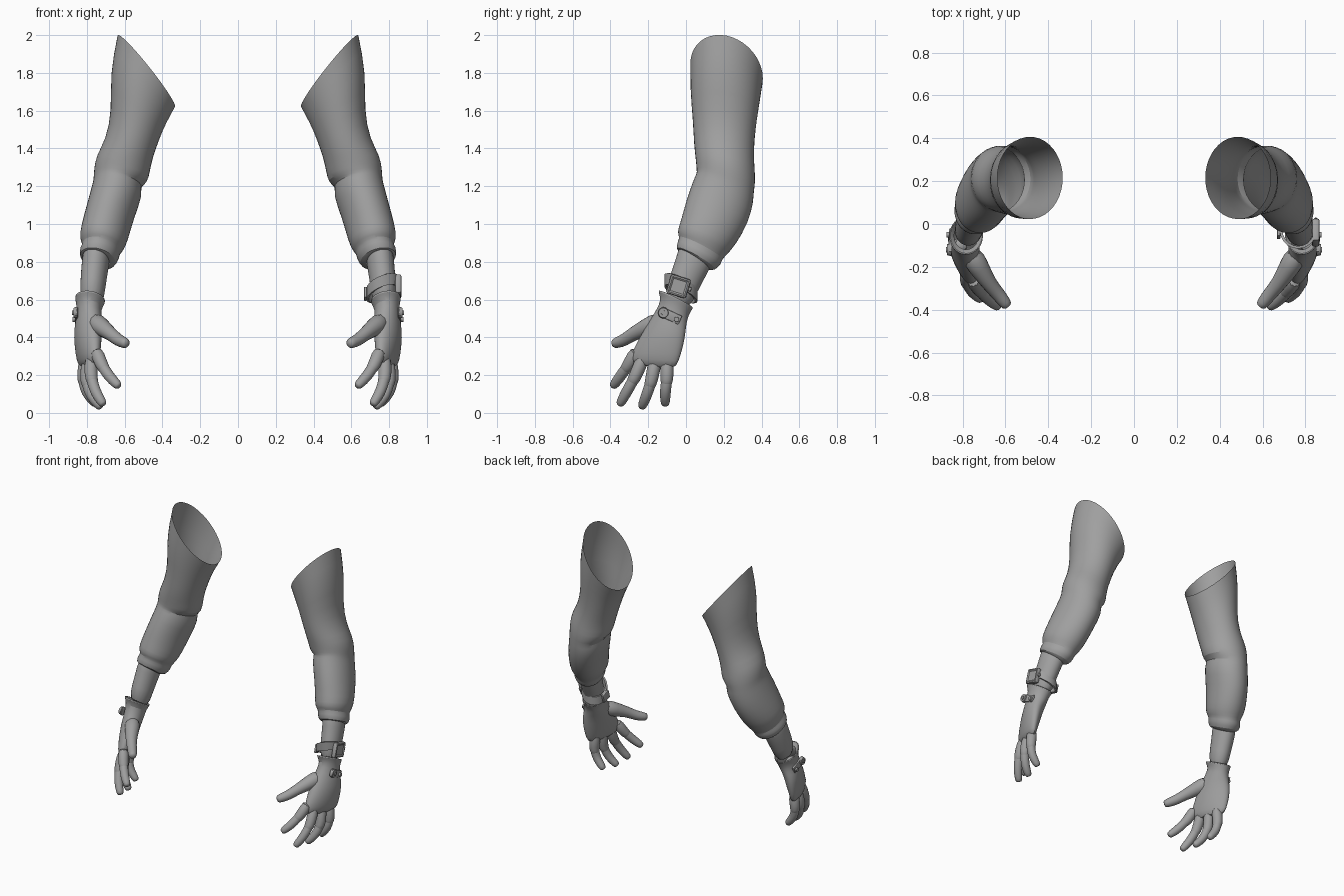
import bpy, bmesh, math
from mathutils import Vector, Matrix

if "Cube" in bpy.data.objects:
    bpy.data.objects.remove(bpy.data.objects["Cube"])

grey = bpy.data.materials.new("plain grey")
grey.use_nodes = True
grey.diffuse_color = (0.35, 0.35, 0.35, 1)
grey.node_tree.nodes["Principled BSDF"].inputs["Base Color"].default_value = (0.35, 0.35, 0.35, 1)


def finish(bm, name, mirrored=True, subdivide=1, angle=50):
    """Turn a bmesh into a smooth object, optionally mirrored to the other arm."""
    bmesh.ops.recalc_face_normals(bm, faces=bm.faces)
    mesh = bpy.data.meshes.new(name)
    bm.to_mesh(mesh)
    bm.free()
    mesh.materials.append(grey)
    obj = bpy.data.objects.new(name, mesh)
    bpy.context.collection.objects.link(obj)
    bpy.ops.object.select_all(action="DESELECT")
    obj.select_set(True)
    bpy.context.view_layer.objects.active = obj
    bpy.ops.object.shade_smooth_by_angle(angle=math.radians(angle))
    if mirrored:
        obj.modifiers.new("mirror", "MIRROR").use_mirror_merge = False
    if subdivide:
        sub = obj.modifiers.new("subdivision", "SUBSURF")
        sub.levels = sub.render_levels = subdivide
    return obj


def skin_rings(bm, rings, caps=(False, False), closed=False):
    """Bridge a list of vertex-position rings with quads."""
    loops = [[bm.verts.new(p) for p in ring] for ring in rings]
    pairs = list(zip(loops, loops[1:]))
    if closed:
        pairs.append((loops[-1], loops[0]))
    for a, b in pairs:
        for i in range(len(a)):
            j = (i + 1) % len(a)
            bm.faces.new((a[i], a[j], b[j], b[i]))
    for cap, loop in zip(caps, (loops[0], loops[-1])):
        if cap:
            bm.faces.new(loop)


def ellipse(inner, outer, front, back, z, tilt_x, tilt_y, skew=0, n=20):
    """Tilted oval: x range, y range, height, rise to the outside and to the back."""
    c = Vector(((inner + outer) / 2, (front + back) / 2, z))
    u = Vector(((outer - inner) / 2, 0, tilt_x))
    v = Vector((skew, (back - front) / 2, tilt_y))
    turns = [math.tau * i / n for i in range(n)]
    return [c + u * math.cos(t) + v * math.sin(t) for t in turns]


def oval_loft(name, rows, caps=(False, False), **kw):
    bm = bmesh.new()
    skin_rings(bm, [ellipse(*r) for r in rows], caps)
    return finish(bm, name, **kw)


def tube(name, points, radii, n=10):
    """Round capped limb along a path, with a domed tip."""
    pts = [Vector(p) for p in points]
    end = (pts[-1] - pts[-2]).normalized()
    pts.append(pts[-1] + end * radii[-1] * 0.75)
    radii = list(radii) + [radii[-1] * 0.7]
    rings = []
    for i, p in enumerate(pts):
        d = (pts[min(i + 1, len(pts) - 1)] - pts[max(i - 1, 0)]).normalized()
        side = d.cross(Vector((1, 0, 0))).normalized()
        up = side.cross(d)
        rings.append([p + radii[i] * (side * math.cos(t) + up * math.sin(t))
                      for t in (math.tau * k / n for k in range(n))])
    bm = bmesh.new()
    skin_rings(bm, rings, (True, True))
    return finish(bm, name, angle=75)


# Sleeve: slanted open shoulder, elbow fold, hem band
oval_loft("sleeve", [
    (.33, .64, .02, .41, 1.81, .19, -.04),
    (.38, .68, .02, .39, 1.665, .135, -.03),
    (.415, .67, .035, .37, 1.525, .075, -.02),
    (.45, .70, .04, .36, 1.40, .05, -.02),
    (.465, .755, .05, .365, 1.32, .04, -.02),
    (.475, .765, .055, .37, 1.25, .03, -.03),
    (.52, .765, .055, .36, 1.22, .02, -.05),
    (.50, .775, .04, .36, 1.18, .02, -.06),
    (.55, .80, 0, .335, 1.07, .035, -.06),
    (.58, .835, -.03, .265, .95, .03, -.06),
    (.60, .84, -.05, .22, .90, .025, -.06),
    (.625, .82, -.035, .19, .87, .02, -.06),
    (.625, .84, -.045, .19, .85, .02, -.06),
    (.645, .84, -.055, .155, .81, .02, -.055),
    (.68, .82, -.03, .12, .81, .02, -.05)])

# Bare forearm between sleeve and glove
oval_loft("forearm", [
    (.66, .81, -.02, .18, .92, .02, -.05),
    (.685, .83, -.05, .115, .78, .01, -.04),
    (.70, .835, -.09, .06, .68, .01, -.04),
    (.715, .84, -.12, .01, .57, .01, -.04)], (True, True))

# Glove: flared rim, wrist, skewed palm
oval_loft("glove_palm", [
    (.725, .84, -.12, .01, .575, .01, -.045),
    (.705, .86, -.14, .035, .607, .01, -.045),
    (.70, .866, -.15, .04, .60, .01, -.045),
    (.725, .853, -.13, .015, .56, .01, -.04),
    (.72, .857, -.16, .005, .51, 0, -.03, .01),
    (.725, .865, -.225, 0, .44, 0, 0, .03),
    (.735, .855, -.28, -.01, .35, 0, .01, .04),
    (.75, .84, -.295, -.04, .275, 0, -.01, .04),
    (.77, .82, -.27, -.06, .24, 0, -.01, .03)], (False, True))

# Fingers: thicker glove stub, then a slimmer bare finger
fingers = {
    "index": ((.755, -.255, .34), (.725, -.30, .26), (.68, -.35, .19), (.64, -.38, .15)),
    "middle": ((.775, -.22, .31), (.78, -.265, .20), (.755, -.315, .11), (.72, -.345, .055)),
    "ring": ((.79, -.16, .30), (.805, -.18, .18), (.78, -.21, .09), (.735, -.23, .04)),
    "little": ((.805, -.10, .30), (.82, -.10, .19), (.805, -.11, .11), (.76, -.11, .055)),
}
for label, path in fingers.items():
    a, b, c, d = (Vector(p) for p in path)
    bend = b.lerp(c, 0.35)
    tube(label + "_glove_stub", (a, b, bend), (.041, .036, .034))
    tube(label + "_finger", (b, bend, c, d), (.031, .031, .031, .027))
tube("thumb", ((.765, -.13, .49), (.725, -.20, .455), (.675, -.28, .42), (.635, -.325, .385),
               (.60, -.37, .37)), (.058, .053, .037, .035, .031))


def placed(y, z, x, lean=-17):
    """Frame on the outer side of the wrist: local z points outwards."""
    return (Matrix.Translation((x, y, z)) @ Matrix.Rotation(math.radians(lean), 4, "X")
            @ Matrix.Rotation(math.radians(90), 4, "Y"))


def disc(name, radius, depth, frame):
    bm = bmesh.new()
    bmesh.ops.create_cone(bm, cap_ends=True, segments=20, radius1=radius,
                          radius2=radius * 0.85, depth=depth, matrix=frame)
    finish(bm, name, subdivide=0, angle=30)


def block(name, size, frame, mirrored=True, inset=0):
    """Bevelled box, with an optional recessed outer face."""
    bm = bmesh.new()
    bmesh.ops.create_cube(bm, size=1, matrix=Matrix.Diagonal((*size, 1)))
    bmesh.ops.bevel(bm, geom=[e for e in bm.edges], offset=min(size) * 0.3,
                    segments=2, affect="EDGES", profile=0.5)
    if inset:
        top = max(bm.faces, key=lambda f: f.calc_center_median().z)
        bmesh.ops.inset_region(bm, faces=[top], thickness=inset, depth=0)
        bmesh.ops.translate(bm, verts=top.verts, vec=(0, 0, -0.006))
    bm.transform(frame)
    finish(bm, name, mirrored, 0, 30)


# Glove strap and snap buttons
block("glove_strap", (.05, .12, .016), placed(-.085, .515, .856, -25))
disc("large_button", .03, .02, placed(-.12, .53, .862))
disc("large_button_centre", .014, .03, placed(-.12, .53, .863))
disc("small_button", .015, .026, placed(-.05, .495, .862))

# Watch on the left wrist only: closed band with thickness, case, crown
band = [(.68, .852, -.115, .06), (.692, .84, -.103, .048)]
bm = bmesh.new()
skin_rings(bm, [ellipse(*band[k], z, .03, -.04)
                for k, z in ((0, .69), (0, .63), (1, .63), (1, .69))], closed=True)
finish(bm, "watch_band", mirrored=False, subdivide=0, angle=40)
block("watch_case", (.105, .11, .035), placed(-.04, .67, .848), False, .012)
block("watch_crown", (.022, .016, .016), placed(.02, .655, .848), False)
block("band_buckle", (.06, .07, .016), placed(-.03, .63, .675), False)
